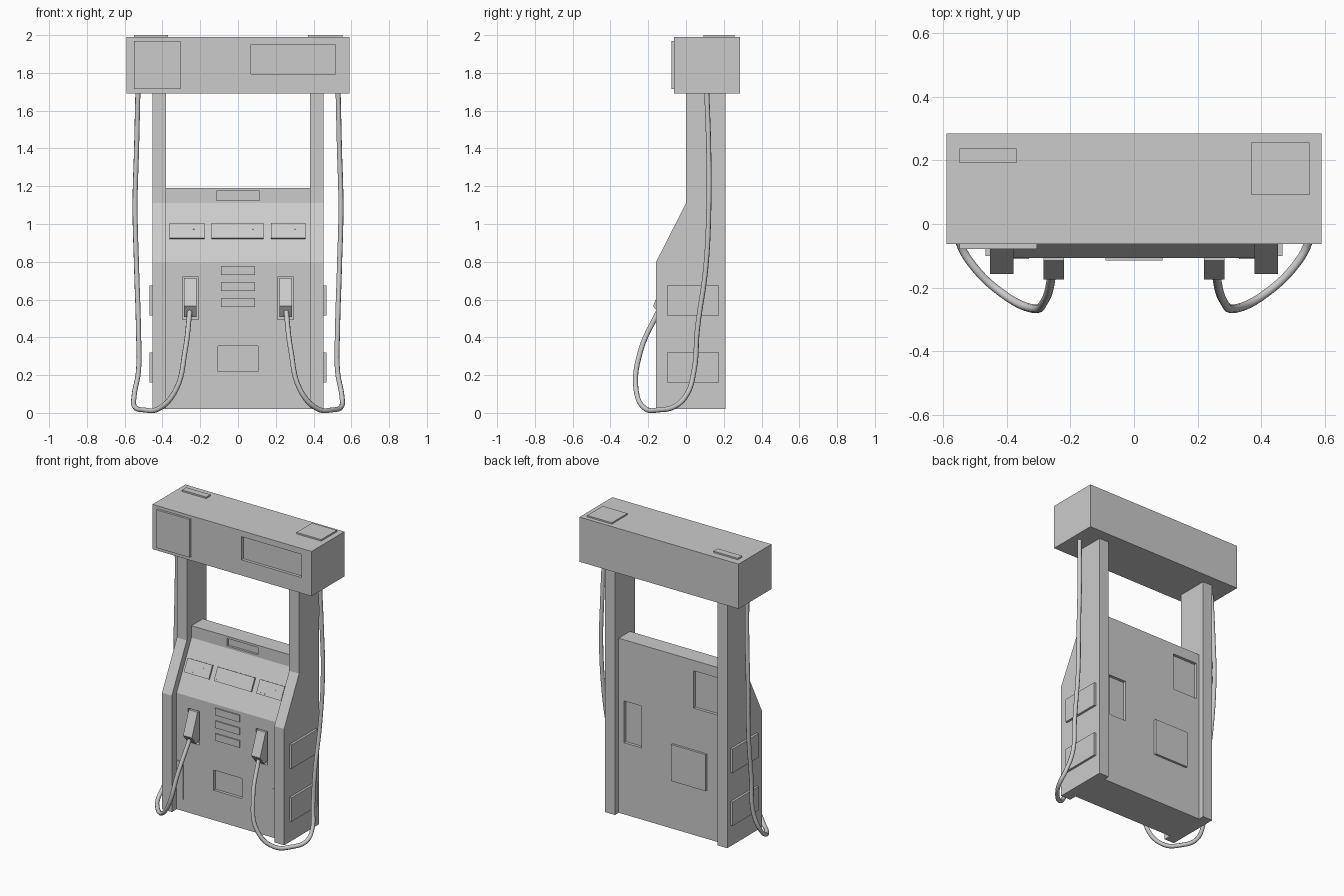
import bpy, bmesh, math
from mathutils import Vector, Matrix

cube = bpy.data.objects.get("Cube")
if cube:
    bpy.data.objects.remove(cube, do_unlink=True)

grey = bpy.data.materials.new("plain_grey")
grey.use_nodes = True
tone = (0.6, 0.6, 0.6, 1)
grey.diffuse_color = tone
grey.node_tree.nodes["Principled BSDF"].inputs["Base Color"].default_value = tone


def finish(name, bm):
    bmesh.ops.recalc_face_normals(bm, faces=bm.faces)
    mesh = bpy.data.meshes.new(name)
    bm.to_mesh(mesh)
    bm.free()
    mesh.materials.append(grey)
    ob = bpy.data.objects.new(name, mesh)
    bpy.context.collection.objects.link(ob)
    return ob


def box(name, x, y, z, matrix=Matrix()):
    """Box from (low, high) ranges, optionally placed by a matrix."""
    bm = bmesh.new()
    bmesh.ops.create_cube(bm, size=1)
    for v in bm.verts:
        v.co = matrix @ Vector([(r[0] + r[1]) / 2 + c * (r[1] - r[0])
                                for r, c in zip((x, y, z), v.co)])
    return finish(name, bm)


def prism(name, profile, x0, x1):
    """Side profile of (y, z) points extruded along x."""
    bm = bmesh.new()
    face = bm.faces.new([bm.verts.new((x0, y, z)) for y, z in profile])
    out = bmesh.ops.extrude_face_region(bm, geom=[face])
    moved = [g for g in out["geom"] if isinstance(g, bmesh.types.BMVert)]
    bmesh.ops.translate(bm, verts=moved, vec=(x1 - x0, 0, 0))
    return finish(name, bm)


def recess(target, x, y, z):
    """Cut a box-shaped pocket into the target."""
    cutter = box("cutter", x, y, z)
    cutter.hide_render = True
    mod = target.modifiers.new("recess", 'BOOLEAN')
    mod.operation, mod.solver, mod.object = 'DIFFERENCE', 'EXACT', cutter
    bpy.context.view_layer.objects.active = target
    bpy.ops.object.modifier_apply(modifier=mod.name)
    bpy.data.objects.remove(cutter, do_unlink=True)


# Main cabinet with sloped console, set back between the posts
FRONT, BACK, TOP_FRONT = -0.107, 0.17, 0.05
cabinet = prism("cabinet", [(FRONT, 0.02), (FRONT, 0.8), (TOP_FRONT, 1.11),
                            (TOP_FRONT, 1.19), (BACK, 1.19), (BACK, 0.02)], -0.38, 0.38)
recess(cabinet, (-0.105, 0.105), (-0.2, FRONT + 0.02), (0.22, 0.355))
recess(cabinet, (-0.115, 0.115), (-0.1, TOP_FRONT + 0.015), (1.125, 1.175))
recess(cabinet, (0.21, 0.34), (BACK - 0.02, 0.3), (0.5, 0.78))
recess(cabinet, (-0.36, -0.175), (BACK - 0.02, 0.3), (0.87, 1.12))
for s in (-1, 1):
    recess(cabinet, sorted((s * 0.21, s * 0.295)), (-0.2, FRONT + 0.025), (0.495, 0.72))

# Rear access panel and front slot plates
box("rear_panel", (-0.275, -0.02), (BACK - 0.01, BACK + 0.015), (0.345, 0.59))
for i in range(3):
    z = 0.56 + i * 0.085
    box("slot_plate", (-0.09, 0.09), (FRONT - 0.008, FRONT + 0.01), (z, z + 0.047))

# Console displays lying on the slope, local z runs up the slope
slope = Vector((0, TOP_FRONT - FRONT, 0.31))
tilt = math.atan2(slope.y, slope.z)
console = Matrix.Translation((0, FRONT + slope.y / 2, 0.955)) @ Matrix.Rotation(-tilt, 4, 'X')
for x0, x1 in ((-0.362, -0.178), (-0.14, 0.136), (0.174, 0.358)):
    box("display", (x0, x1), (-0.012, 0.01), (-0.04, 0.05), console)
    for k in range(2):
        bx = x0 + 0.012 + k * 0.03
        box("display_key", (bx, bx + 0.02), (-0.015, -0.01), (-0.03, -0.025), console)
    box("display_light", (x1 - 0.06, x1 - 0.053), (-0.015, -0.01), (0.012, 0.019), console)

# Posts, side panels, low corner plates, nozzles and hoses on both sides
post_profile = [(-0.158, 0.02), (-0.158, 0.8), (0, 1.11), (0, 1.7), (0.21, 1.7), (0.21, 0.02)]
nozzle_profile = [(-0.075, 0.715), (-0.115, 0.715), (-0.174, 0.565), (-0.13, 0.508), (-0.075, 0.53)]
hose_path = [(0.53, 0.11, 1.7), (0.537, 0.12, 1.4), (0.545, 0.121, 1.1), (0.537, 0.105, 0.77),
             (0.527, 0.06, 0.44), (0.527, 0.042, 0.22), (0.55, 0, 0.09), (0.548, -0.06, 0.034),
             (0.5, -0.14, 0.016), (0.42, -0.215, 0.022), (0.33, -0.264, 0.12),
             (0.28, -0.24, 0.33), (0.255, -0.145, 0.54)]
for s, side in ((1, "left"), (-1, "right")):
    prism(side + "_post", post_profile, s * 0.38, s * 0.453)
    for z in (0.16, 0.515):
        box(side + "_side_panel", sorted((s * 0.44, s * 0.468)), (-0.1, 0.175), (z, z + 0.16))
    box(side + "_corner_plate", sorted((s * 0.33, s * 0.385)),
        (FRONT - 0.004, FRONT + 0.01), (0.1, 0.35))
    prism(side + "_nozzle", nozzle_profile, s * 0.22, s * 0.285)

    curve = bpy.data.curves.new(side + "_hose", 'CURVE')
    curve.dimensions = '3D'
    curve.bevel_depth = 0.0135
    curve.bevel_resolution = 2
    curve.resolution_u = 6
    curve.use_fill_caps = True
    spline = curve.splines.new('BEZIER')
    spline.bezier_points.add(len(hose_path) - 1)
    for p, (x, y, z) in zip(spline.bezier_points, hose_path):
        p.co = (s * x, y, z)
        p.handle_left_type = p.handle_right_type = 'AUTO'
    spline.use_smooth = True
    curve.materials.append(grey)
    hose = bpy.data.objects.new(side + "_hose", curve)
    bpy.context.collection.objects.link(hose)

# Overhead canopy with sign window, raised sign and roof hatches
canopy = box("canopy", (-0.59, 0.59), (-0.063, 0.285), (1.69, 1.99))
recess(canopy, (0.07, 0.515), (-0.2, -0.043), (1.795, 1.95))
box("raised_sign", (-0.55, -0.305), (-0.078, -0.05), (1.715, 1.97))
box("large_hatch", (0.37, 0.553), (0.092, 0.257), (1.98, 2.0))
box("small_hatch", (-0.55, -0.37), (0.192, 0.237), (1.98, 2.0))
